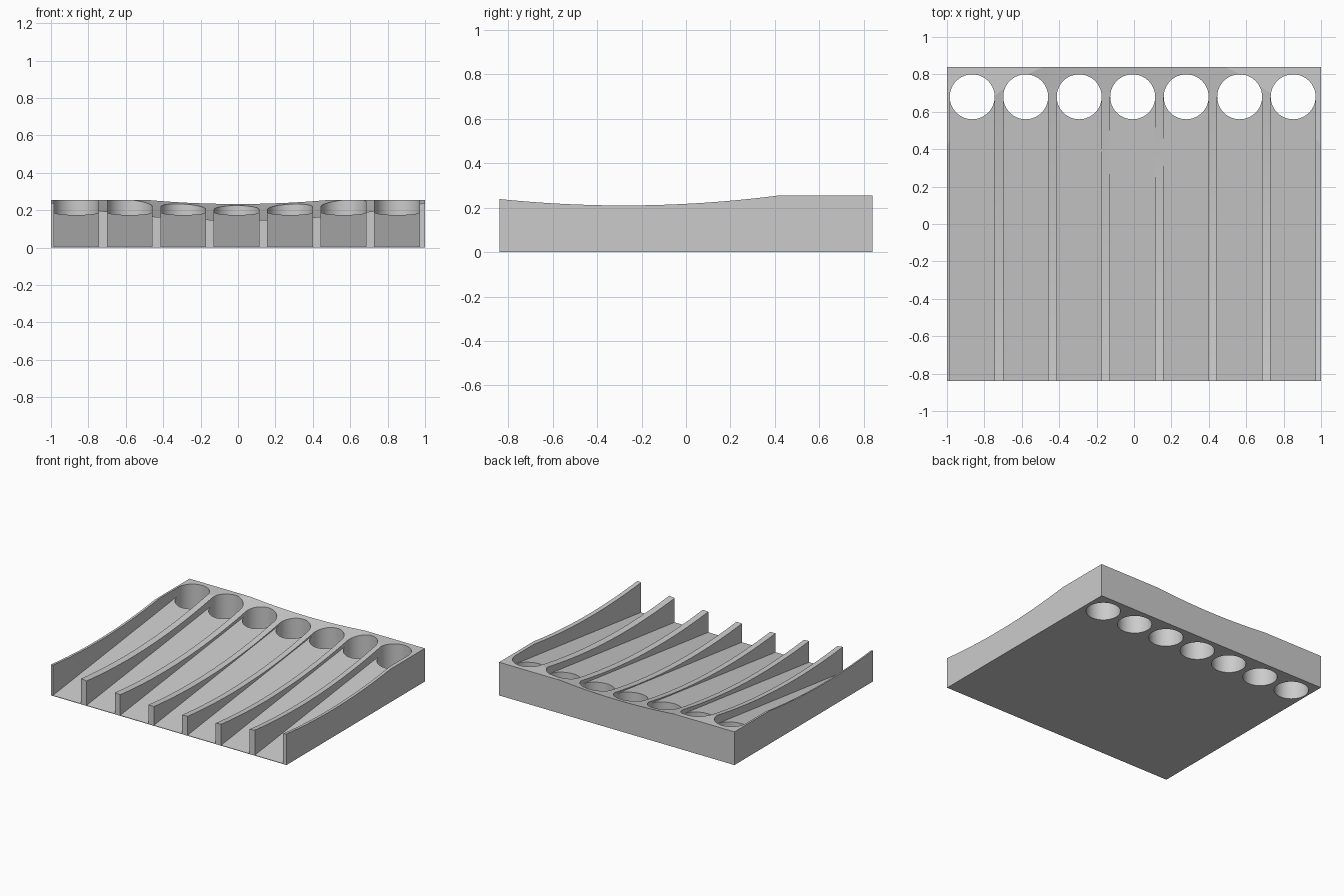
import bpy, bmesh, math
from mathutils import Matrix

cube = bpy.data.objects.get("Cube")
if cube:
    bpy.data.objects.remove(cube, do_unlink=True)

HALF_Y, HEIGHT = 0.84, 0.255
HOLE_Y, RADIUS, PITCH, OFFSET = 0.68, 0.12, 0.286, -0.007
DISH_Y, DISH_Z, DISH_CURVE = -0.28, 0.118, 0.092

grey = bpy.data.materials.new("light grey")
grey.use_nodes = True
colour = (0.6, 0.6, 0.6, 1)
grey.diffuse_color = colour
grey.node_tree.nodes["Principled BSDF"].inputs["Base Color"].default_value = colour


def make_object(name, bm):
    bmesh.ops.recalc_face_normals(bm, faces=bm.faces)
    mesh = bpy.data.meshes.new(name)
    bm.to_mesh(mesh)
    bm.free()
    mesh.materials.append(grey)
    obj = bpy.data.objects.new(name, mesh)
    bpy.context.collection.objects.link(obj)
    return obj


def cut(target, cutter):
    mod = target.modifiers.new(cutter.name, 'BOOLEAN')
    mod.operation, mod.solver, mod.object = 'DIFFERENCE', 'EXACT', cutter
    bpy.context.view_layer.objects.active = target
    bpy.ops.object.modifier_apply(modifier=mod.name)
    bpy.data.objects.remove(cutter, do_unlink=True)


# Tray block
bm = bmesh.new()
bmesh.ops.create_cube(bm, size=1, matrix=Matrix.Translation((0, 0, HEIGHT / 2))
                      @ Matrix.Diagonal((2, 2 * HALF_Y, HEIGHT, 1)))
tray = make_object("coin_tray", bm)

# Shallow round dish hollowed from the top
bm = bmesh.new()
rings, reach = 32, 1.6
profile = [bm.verts.new((r, DISH_Y, DISH_Z + DISH_CURVE * r * r))
           for r in (reach * i / rings for i in range(rings + 1))]
profile.append(bm.verts.new((0, DISH_Y, 0.6)))
edges = [bm.edges.new(pair) for pair in zip(profile, profile[1:])]
bmesh.ops.spin(bm, geom=profile + edges, cent=(0, DISH_Y, 0), axis=(0, 0, 1),
               angle=math.tau, steps=128, use_merge=True)
bmesh.ops.remove_doubles(bm, verts=bm.verts, dist=0.0001)
cut(tray, make_object("dish_cutter", bm))

for i in range(-3, 4):
    x = OFFSET + i * PITCH
    # Channel with a floor that rises to the hole
    bm = bmesh.new()
    slope, front = 0.122, -0.9
    side = [(front, 0.004 + slope * (front + HALF_Y)),
            (HOLE_Y, 0.004 + slope * (HOLE_Y + HALF_Y)),
            (HOLE_Y, 0.5), (front, 0.5)]
    face = bm.faces.new([bm.verts.new((x - RADIUS, y, z)) for y, z in side])
    grown = bmesh.ops.extrude_face_region(bm, geom=[face])["geom"]
    bmesh.ops.translate(bm, vec=(2 * RADIUS, 0, 0),
                        verts=[v for v in grown if isinstance(v, bmesh.types.BMVert)])
    cut(tray, make_object("channel_cutter", bm))
    # Round hole through the block
    bm = bmesh.new()
    bmesh.ops.create_cone(bm, cap_ends=True, segments=64, radius1=RADIUS, radius2=RADIUS,
                          depth=1, matrix=Matrix.Translation((x, HOLE_Y, 0.2)))
    cut(tray, make_object("hole_cutter", bm))

# Smooth shading with crisp edges
bpy.ops.object.select_all(action='DESELECT')
tray.select_set(True)
bpy.context.view_layer.objects.active = tray
bpy.ops.object.shade_smooth_by_angle(angle=math.radians(8))
